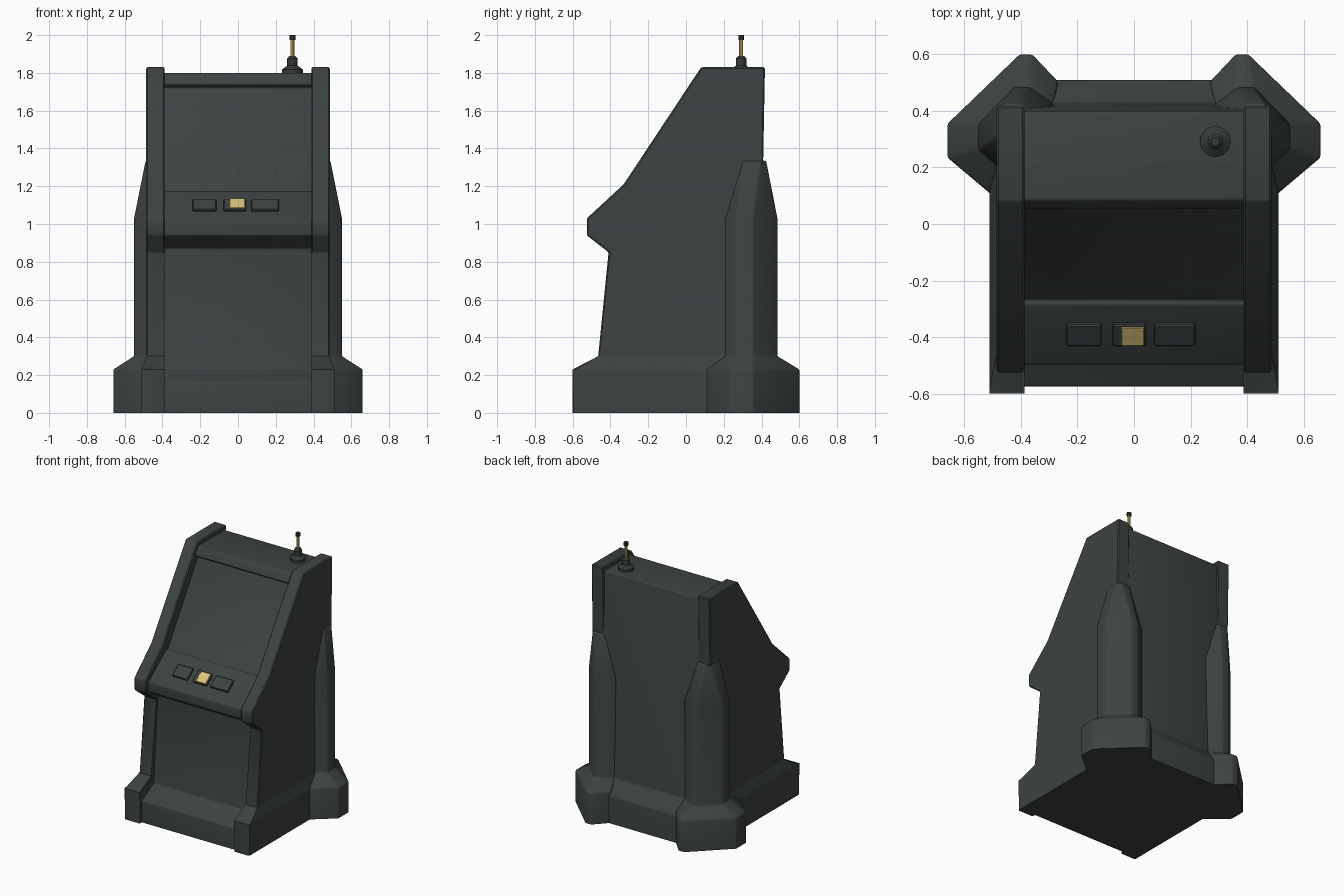
import bpy, bmesh, math
from mathutils import Vector, Matrix

if "Cube" in bpy.data.objects:
    bpy.data.objects.remove(bpy.data.objects["Cube"])


def material(name, rgb):
    m = bpy.data.materials.new(name)
    m.diffuse_color = (*rgb, 1)
    m.use_nodes = True
    m.node_tree.nodes["Principled BSDF"].inputs["Base Color"].default_value = m.diffuse_color
    return m


CASE = material("dark slate", (0.046, 0.056, 0.054))
FITTING = material("dark fitting", (0.036, 0.042, 0.041))
GOLD = material("pale gold", (0.72, 0.55, 0.20))


def finish(bm, name, mat, bevel=0.0, segs=1, angle=35):
    bmesh.ops.recalc_face_normals(bm, faces=bm.faces)
    if bevel:
        edges = [e for e in bm.edges if e.is_manifold and e.calc_face_angle(0) > 0.3
                 and max(v.co.z for v in e.verts) > 0.001]
        bmesh.ops.bevel(bm, geom=edges, offset=bevel, segments=segs,
                        affect='EDGES', profile=0.5, clamp_overlap=True)
    me = bpy.data.meshes.new(name)
    bm.to_mesh(me)
    bm.free()
    me.materials.append(mat)
    ob = bpy.data.objects.new(name, me)
    bpy.context.collection.objects.link(ob)
    bpy.ops.object.select_all(action='DESELECT')
    ob.select_set(True)
    bpy.context.view_layer.objects.active = ob
    bpy.ops.object.shade_smooth_by_angle(angle=math.radians(angle))
    return ob


def loft(rings):
    """Closed solid through rings of equal point count."""
    bm = bmesh.new()
    vs = [[bm.verts.new(p) for p in r] for r in rings]
    n = len(vs[0])
    for a, b in zip(vs, vs[1:]):
        for i in range(n):
            bm.faces.new((a[i], a[(i + 1) % n], b[(i + 1) % n], b[i]))
    bm.faces.new(vs[0])
    bm.faces.new(vs[-1])
    return bm


def extrude_x(profile, x0, x1):
    return loft([[(x, y, z) for y, z in profile] for x in (x0, x1)])


# Central body: base, lower panel, control shelf, recessed screen, top and back
body = [(-0.575, 0), (-0.575, 0.16), (-0.435, 0.235), (-0.385, 0.87),
        (-0.497, 0.94), (-0.497, 1.01), (-0.285, 1.175), (-0.27, 1.17),
        (0.085, 1.72), (0.05, 1.74), (0.085, 1.80), (0.40, 1.80),
        (0.428, 0.30), (0.51, 0.20), (0.51, 0)]
finish(extrude_x(body, -0.42, 0.42), "cabinet_body", CASE, 0.022, 3, 50)

# Side panels, a little wider at the base
side = [(-0.60, 0), (-0.60, 0.23), (-0.465, 0.30), (-0.41, 0.85), (-0.525, 0.94),
        (-0.525, 1.03), (-0.33, 1.21), (0.08, 1.83), (0.418, 1.83),
        (0.408, 1.30), (0.40, 0)]
for s, label in ((-1, "left"), (1, "right")):
    bm = extrude_x(side, s * 0.388, s * 0.486)
    for z in (0.23, 0.30):
        bmesh.ops.bisect_plane(bm, geom=bm.verts[:] + bm.edges[:] + bm.faces[:],
                               plane_co=(0, 0, z), plane_no=(0, 0, 1))
    for v in bm.verts:
        if abs(v.co.x) > 0.45 and v.co.z < 0.24:
            v.co.x = s * 0.512
    finish(bm, label + "_side_panel", CASE, 0.007, 1, 30)

# Rear corner buttresses: wide foot, slim pillar, tapered tip
foot = [(0.50, 0.10), (0.66, 0.235), (0.66, 0.355), (0.405, 0.60),
        (0.36, 0.60), (0.27, 0.505), (0.30, 0.20)]
pillar = [(0.48, 0.205), (0.55, 0.265), (0.55, 0.355), (0.425, 0.484),
          (0.37, 0.484), (0.285, 0.425), (0.30, 0.20)]
tip = [(0.478, 0.29), (0.489, 0.31), (0.489, 0.395), (0.465, 0.424),
       (0.395, 0.424), (0.38, 0.405), (0.30, 0.20)]
levels = [(foot, 0), (foot, 0.23), (pillar, 0.30), (pillar, 1.03), (tip, 1.335)]
for s, label in ((-1, "left"), (1, "right")):
    rings = [[(s * x, y, z) for x, y in pts] for pts, z in levels]
    finish(loft(rings), label + "_rear_buttress", CASE, 0.008, 2, 40)

# Buttons on the sloping control shelf
tilt = math.atan2(0.165, 0.212)


def shelf_plate(name, x0, x1, length, thick, mat, lift=0.0):
    bm = bmesh.new()
    bmesh.ops.create_cube(bm, size=1)
    normal = Vector((0, -math.sin(tilt), math.cos(tilt)))
    at = Vector(((x0 + x1) / 2, -0.388, 1.095)) + normal * lift
    bm.transform(Matrix.Translation(at) @ Matrix.Rotation(tilt, 4, 'X')
                 @ Matrix.Diagonal((x1 - x0, length, thick, 1)))
    finish(bm, name, mat, min(0.005, thick * 0.3))


for name, x0, x1 in (("left_button", -0.24, -0.115), ("middle_button", -0.076, 0.042),
                     ("right_button", 0.07, 0.217)):
    shelf_plate(name, x0, x1, 0.095, 0.028, CASE)
shelf_plate("gold_button_cap", -0.045, 0.036, 0.082, 0.008, GOLD, 0.016)


# Antenna: stepped mount, gold rod, cap
def turned(name, steps, sides, mat):
    rings = [[(0.288 + r * math.cos(2 * math.pi * i / sides),
               0.292 + r * math.sin(2 * math.pi * i / sides), z)
              for i in range(sides)] for r, z in steps]
    finish(loft(rings), name, mat)


turned("antenna_mount", [(0.055, 1.795), (0.055, 1.818), (0.028, 1.838),
                         (0.028, 1.875), (0.016, 1.89)], 12, FITTING)
turned("antenna_rod", [(0.011, 1.88), (0.011, 1.98)], 10, GOLD)
turned("antenna_cap", [(0.016, 1.975), (0.016, 2.0)], 10, FITTING)
